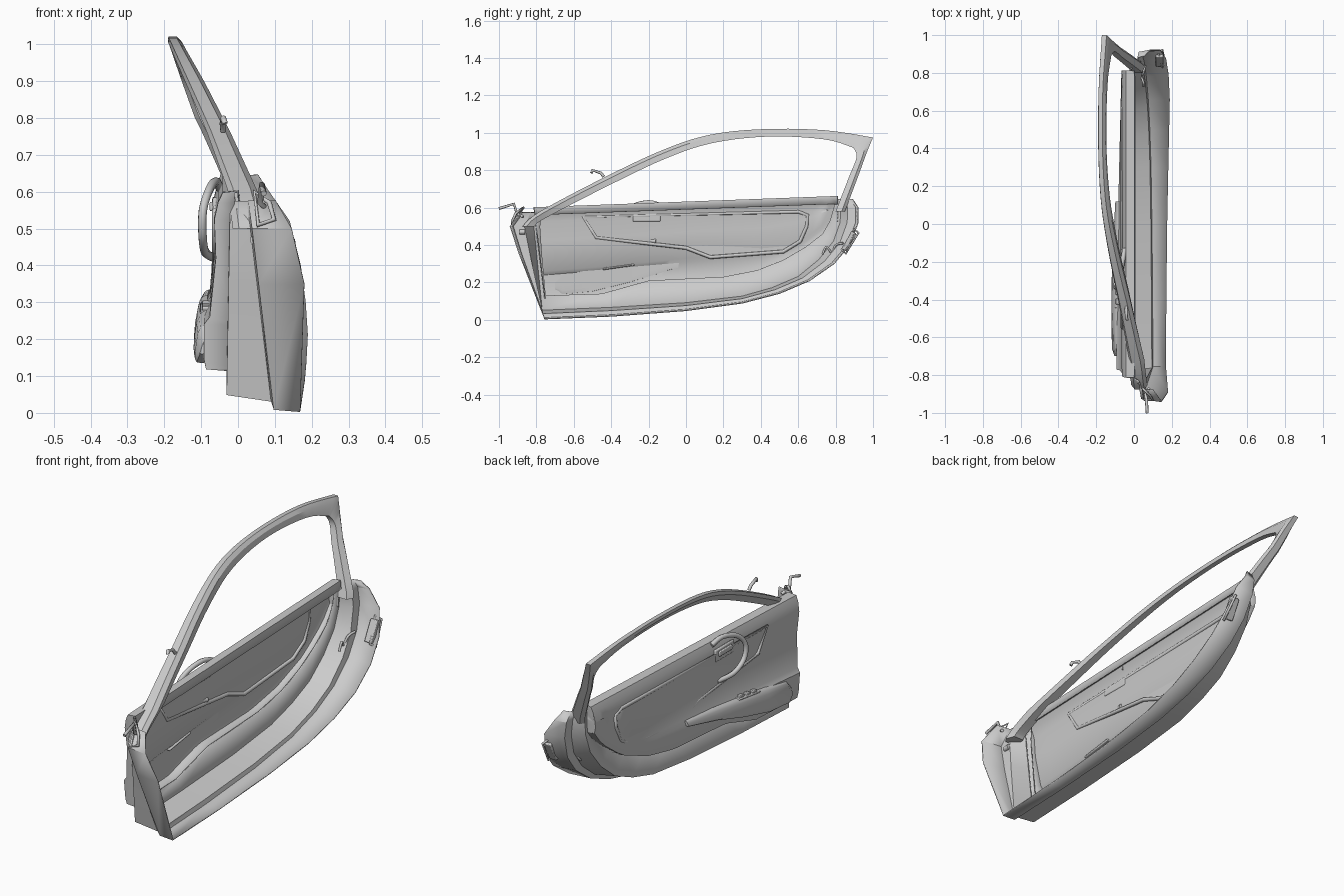
import bpy, math
from mathutils import Vector

if "Cube" in bpy.data.objects:
    bpy.data.objects.remove(bpy.data.objects["Cube"])


def lerp_table(table, t):
    if t <= table[0][0]:
        return table[0][1]
    for (a, va), (b, vb) in zip(table, table[1:]):
        if t <= b:
            return va + (vb - va) * (t - a) / (b - a)
    return table[-1][1]


def spline(pts, steps):
    """Smooth curve through a few points."""
    p = [Vector(q) for q in pts]
    out = []
    for i in range(len(p) - 1):
        a, b, c, d = p[max(i - 1, 0)], p[i], p[i + 1], p[min(i + 2, len(p) - 1)]
        for k in range(steps):
            t = k / steps
            out.append(0.5 * (2 * b + (c - a) * t + (2 * a - 5 * b + 4 * c - d) * t * t
                              + (3 * b - a - 3 * c + d) * t ** 3))
    return out + [p[-1]]


def finish(ob, angle=32):
    bpy.ops.object.select_all(action='DESELECT')
    ob.select_set(True)
    bpy.context.view_layer.objects.active = ob
    bpy.ops.object.shade_smooth_by_angle(angle=math.radians(angle))
    return ob


def loft(name, rings, closed=False, thickness=0.0, caps=False):
    n = len(rings[0])
    verts = [tuple(v) for r in rings for v in r]
    faces = []
    for i in range(len(rings) - 1):
        for j in range(n if closed else n - 1):
            k = (j + 1) % n
            faces.append((i * n + j, i * n + k, (i + 1) * n + k, (i + 1) * n + j))
    if caps:
        faces += [tuple(range(n))[::-1], tuple(range(len(verts) - n, len(verts)))]
    me = bpy.data.meshes.new(name)
    me.from_pydata(verts, [], faces)
    ob = bpy.data.objects.new(name, me)
    bpy.context.collection.objects.link(ob)
    if thickness:
        m = ob.modifiers.new("thickness", 'SOLIDIFY')
        m.thickness, m.offset = thickness, 0
    return finish(ob)


def tube(name, pts, radius, cyclic=False):
    cu = bpy.data.curves.new(name, 'CURVE')
    cu.dimensions = '3D'
    cu.bevel_depth, cu.bevel_resolution = radius, 2
    cu.use_fill_caps = True
    sp = cu.splines.new('POLY')
    sp.points.add(len(pts) - 1)
    for p, q in zip(sp.points, pts):
        p.co = (*q, 1)
    sp.use_cyclic_u = cyclic
    ob = bpy.data.objects.new(name, cu)
    bpy.context.collection.objects.link(ob)
    return ob


def box(name, loc, size, rot=(0, 0, 0), bevel=0.004):
    bpy.ops.mesh.primitive_cube_add(size=1, location=loc, rotation=rot)
    ob = bpy.context.object
    ob.name = name
    ob.scale = size
    bpy.ops.object.transform_apply(location=False, rotation=False, scale=True)
    m = ob.modifiers.new("bevel", 'BEVEL')
    m.width, m.segments = bevel, 2
    return finish(ob)


# Door pan: open U-shaped rings running from the outer rim inwards
rim = [(-.88, .575), (-.94, .50), (-.89, .35), (-.755, .005), (-.4, .02), (0, .05), (.3, .09),
       (.5, .142), (.66, .21), (.79, .30), (.875, .40), (.92, .52), (.92, .60), (.89, .645)]
wall = [(-.80, .575), (-.815, .50), (-.80, .35), (-.77, .05), (-.4, .065), (0, .09), (.3, .125),
        (.46, .17), (.60, .23), (.71, .32), (.79, .42), (.825, .52), (.83, .60), (.82, .645)]
inner = [(-.77, .575), (-.78, .50), (-.77, .35), (-.75, .13), (-.45, .14), (-.2, .21), (.2, .23),
         (.38, .265), (.52, .32), (.64, .39), (.73, .46), (.77, .53), (.79, .60), (.79, .645)]
X_RIM = [(0, .168), (.1, .183), (.2, .19), (.35, .18), (.45, .16), (.52, .14), (.6, .085), (.66, .045)]
X_LIP = [(0, .10), (.25, .07), (.5, .04), (.65, .02)]


def blend(t):
    return [(a[0] + (b[0] - a[0]) * t, a[1] + (b[1] - a[1]) * t) for a, b in zip(rim, wall)]


def ring(pts, fx):
    return [(fx(z), y, z) for y, z in pts]


lip = lambda z: lerp_table(X_LIP, z)
back = lambda z: -.03 + .02 * z
loft("door_pan", [ring(rim, lambda z: lerp_table(X_RIM, z)), ring(blend(.12), lip),
                  ring(blend(.6), lambda z: lip(z) - .004), ring(wall, back), ring(inner, back)],
     thickness=.006)

# Interior trim panel: columns of stepped profile along the door
Z_LOW = [(-.8, .115), (-.45, .13), (-.2, .20), (.2, .22), (.4, .26), (.6, .34), (.75, .45), (.82, .54)]
Z_ARM = [(-.8, .24), (-.4, .27), (0, .31), (.4, .335), (.6, .39), (.75, .50), (.82, .58)]
X_DEEP = [(-.3, -.09), (.2, -.078), (.8, -.064)]
cols = []
M = 36
for i in range(-1, M + 2):
    u = min(max(i / M, 0), 1)
    y = -.81 + 1.62 * u
    lo, arm, belt = lerp_table(Z_LOW, y), lerp_table(Z_ARM, y), .60 + .06 * u
    d = lerp_table(X_DEEP, y)
    prof = [(-.025, lo), (d + .005, lo + .005), (d, lo + .03), (d, arm), (d * .5 - .03, arm + .02),
            (-.058, (arm + belt) / 2), (-.062, belt - .075), (-.052, belt - .03),
            (-.04, belt - .004), (0, belt), (.004, belt - .04)]
    end = i in (-1, M + 1)
    cols.append([(max(x, -.01) if end else x, y + (.58 - z) * .12 * (1 - u) ** 4, z) for x, z in prof])
loft("trim_panel", cols, thickness=.006)

# Trim insert with raised bezel
outline = [(-.55, .55), (.60, .578), (.65, .56), (.645, .50), (.61, .42), (.52, .365), (.13, .335),
           (0, .385), (-.48, .44)]
tube("insert_bezel", [(-.061, y, z) for y, z in outline], .010, True)
cy, cz = .1, .48
loft("trim_insert", [[(x, cy + (y - cy) * s, cz + (z - cz) * s) for y, z in outline]
                     for x, s in ((-.062, .98), (-.067, .94))], closed=True, caps=True)

# Window frame: section swept between an outer and an inner contour
outer_c = [(-.875, .50), (-.78, .58), (-.43, .765), (-.12, .91), (.13, .99), (.42, 1.02), (.74, 1.014),
           (1.0, .975), (.965, .89), (.925, .78), (.85, .58)]
inner_c = [(-.81, .50), (-.75, .545), (-.41, .72), (-.11, .862), (.14, .945), (.44, .98), (.74, .965),
           (.895, .92), (.912, .87), (.87, .76), (.80, .58)]
X_FRAME = [(.46, .035), (.6, .014), (.77, -.056), (.9, -.118), (1.02, -.178)]
H_FRAME = [(.46, .045), (.6, .040), (.8, .030), (.9, .026), (1.02, .018)]


def contour(c):
    front = spline([(y, z, 0) for y, z in c[:8]], 5)
    rear = spline([(y, z, 0) for y, z in c[7:]], 5)
    return front + rear[1:]


frame = []
for a, b in zip(contour(outer_c), contour(inner_c)):
    sec = []
    for s, k in ((0, -.6), (0, .6), (.35, 1), (1, .6), (1, -.6), (.35, -1)):
        p = a.lerp(b, s)
        bow = -.018 * max(0, 1 - abs(p.y - .8) / .2) * min(max(p.x, 0), 1)
        sec.append((lerp_table(X_FRAME, p.y) + bow + k * lerp_table(H_FRAME, p.y), p.x, p.y))
    frame.append(sec)
loft("window_frame", frame, closed=True, caps=True)

# Armrest, flattened where it meets the trim
arm = []
for y, x, z0, z1, w in ((-.70, -.088, .16, .20, .01), (-.66, -.088, .135, .24, .026), (-.5, -.088, .15, .27, .030),
                        (-.3, -.088, .20, .295, .028), (-.1, -.086, .26, .32, .022), (.12, -.082, .31, .335, .012)):
    sec = []
    for k in range(16):
        c, s = math.cos(k * math.pi / 8), math.sin(k * math.pi / 8)
        sq = lambda v: math.copysign(abs(v) ** .6, v)
        sec.append((min(x + w * sq(c) + .010 * s, x + .004), y, (z0 + z1) / 2 + (z1 - z0) / 2 * sq(s)))
    arm.append(sec)
loft("armrest", arm, closed=True, caps=True)

# Window switches on the armrest
box("switch_plate", (-.085, -.36, .283), (.036, .17, .010), (math.radians(8), 0, 0))
for i in range(3):
    box("switch_button", (-.086, -.41 + i * .05, .284 + i * .007), (.022, .03, .012), (math.radians(8), 0, 0), .003)

# Pull handle and release lever
tube("pull_handle", spline([(-.05, -.13, .61), (-.06, -.20, .628), (-.078, -.29, .605), (-.095, -.335, .55),
                            (-.096, -.32, .48), (-.088, -.25, .435), (-.06, -.16, .42)], 6), .012)
box("lever_cup", (-.062, -.21, .555), (.014, .15, .06), bevel=.006)
box("release_lever", (-.071, -.21, .56), (.012, .10, .025))

# Latch on the rear edge
tilt = (math.radians(-28), 0, 0)
box("latch_body", (.135, .872, .42), (.04, .03, .11), tilt)
lat = [(.165, .855, .355), (.15, .922, .465), (.13, .90, .485), (.15, .832, .375)]
tube("latch_frame", lat, .006, True)
tube("latch_cable", spline([(.05, .73, .35), (.05, .75, .39), (.04, .78, .36), (.05, .80, .40), (.06, .84, .41)], 4), .006)

# Front hook, round plug and clip on the frame
tube("front_hook", [(.07, -1.0, .595), (.065, -.92, .62), (.06, -.905, .57), (.08, -.87, .55)], .008)
tube("hinge_loop", [(.055, -.93, .51), (.098, -.93, .525), (.085, -.91, .57), (.045, -.87, .60)], .007, True)
bpy.ops.mesh.primitive_cylinder_add(vertices=20, radius=.013, depth=.03, location=(.045, -.875, .47),
                                    rotation=(math.pi / 2, 0, 0))
bpy.context.object.name = "front_plug"
finish(bpy.context.object)
tube("frame_clip", [(-.04, -.44, .765), (-.042, -.455, .785), (-.04, -.50, .80), (-.035, -.505, .785)], .008)
